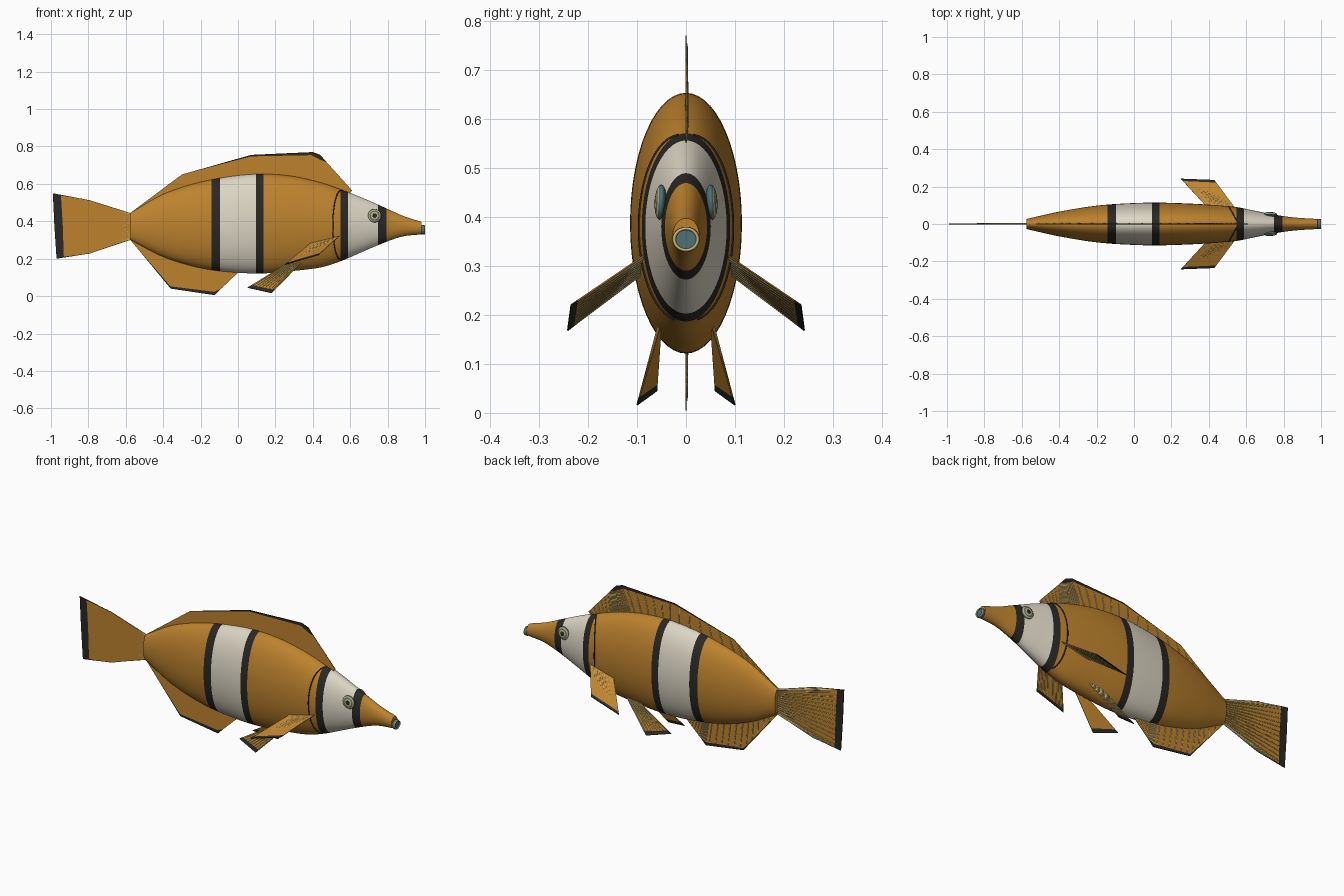
import bpy, bmesh, math
from mathutils import Vector

cube = bpy.data.objects.get("Cube")
if cube:
    bpy.data.objects.remove(cube)


def material(name, rgb):
    m = bpy.data.materials.new(name)
    m.use_nodes = True
    m.diffuse_color = (*rgb, 1)
    m.node_tree.nodes["Principled BSDF"].inputs["Base Color"].default_value = (*rgb, 1)
    return m


ORANGE = material("orange", (0.51, 0.225, 0.027))
BLACK = material("black", (0.022, 0.021, 0.017))
CREAM = material("cream", (0.72, 0.67, 0.55))
TEAL = material("teal", (0.08, 0.16, 0.18))
TAN = material("tan", (0.55, 0.44, 0.17))


def add_object(name, bm, mats, smooth=True):
    me = bpy.data.meshes.new(name)
    bmesh.ops.recalc_face_normals(bm, faces=bm.faces)
    for f in bm.faces:
        f.smooth = smooth
    bm.to_mesh(me)
    bm.free()
    for m in mats:
        me.materials.append(m)
    ob = bpy.data.objects.new(name, me)
    bpy.context.collection.objects.link(ob)
    return ob


def add_curve(name, lines, radius, mat, taper=1.0):
    """Round strands whose radius shrinks to taper at the far end."""
    cu = bpy.data.curves.new(name, "CURVE")
    cu.dimensions = "3D"
    cu.bevel_depth = radius
    cu.bevel_resolution = 1
    for pts in lines:
        sp = cu.splines.new("POLY")
        sp.points.add(len(pts) - 1)
        for i, co in enumerate(pts):
            sp.points[i].co = (*co, 1)
            sp.points[i].radius = 1 + (taper - 1) * i / (len(pts) - 1)
    cu.materials.append(mat)
    ob = bpy.data.objects.new(name, cu)
    bpy.context.collection.objects.link(ob)


# Body profile: x, top, bottom, half width
PROFILE = [
    (-0.575, 0.445, 0.30, 0.027), (-0.4, 0.545, 0.21, 0.066),
    (-0.2, 0.61, 0.15, 0.098), (0.0, 0.645, 0.125, 0.112),
    (0.15, 0.653, 0.122, 0.114), (0.3, 0.64, 0.135, 0.109),
    (0.45, 0.605, 0.155, 0.1), (0.55, 0.57, 0.187, 0.09),
    (0.65, 0.532, 0.23, 0.07), (0.78, 0.475, 0.285, 0.045),
    (0.88, 0.43, 0.319, 0.033), (0.98, 0.397, 0.33, 0.027),
]


def section(x):
    """Smoothly interpolated centre height, half height, half width."""
    n = len(PROFILE)
    i = max(k for k in range(n - 1) if k == 0 or PROFILE[k][0] <= x)
    a, b = PROFILE[i], PROFILE[i + 1]
    p, q = PROFILE[max(i - 1, 0)], PROFILE[min(i + 2, n - 1)]
    h = b[0] - a[0]
    t = (x - a[0]) / h
    out = []
    for k in (1, 2, 3):
        ma = (b[k] - p[k]) / (b[0] - p[0]) * h
        mb = (q[k] - a[k]) / (q[0] - a[0]) * h
        out.append((2*t**3 - 3*t**2 + 1) * a[k] + (t**3 - 2*t**2 + t) * ma
                   + (3*t**2 - 2*t**3) * b[k] + (t**3 - t**2) * mb)
    top, bottom, w = out
    return (top + bottom) / 2, (top - bottom) / 2, w


def on_body(x, angle):
    c, h, w = section(x)
    return Vector((x, w * math.cos(angle), c + h * math.sin(angle)))


# Body with colour bands: start, end, material index
BANDS = [(-0.143, -0.095, 1), (-0.095, 0.095, 2), (0.095, 0.137, 1),
         (0.548, 0.588, 1), (0.588, 0.748, 2), (0.748, 0.793, 1)]
SEG = 56
stations = {round(-0.575 + 1.555 * i / 60, 3) for i in range(61)}
stations = sorted(stations | {e for b in BANDS for e in b[:2]})
bm = bmesh.new()
rings = [[bm.verts.new(on_body(x, math.tau * k / SEG)) for k in range(SEG)] for x in stations]
for i in range(len(rings) - 1):
    mid = (stations[i] + stations[i + 1]) / 2
    index = next((m for a, b, m in BANDS if a < mid < b), 0)
    for k in range(SEG):
        j = (k + 1) % SEG
        f = bm.faces.new((rings[i][k], rings[i][j], rings[i + 1][j], rings[i + 1][k]))
        f.material_index = index
bm.faces.new(rings[0])
bm.faces.new(rings[-1])
body = add_object("body", bm, [ORANGE, BLACK, CREAM])
bpy.context.view_layer.objects.active = body
body.select_set(True)
bpy.ops.object.shade_smooth_by_angle(angle=math.radians(40))
body.select_set(False)

# Gill cover edges, one on each side
for side, name in ((-1, "gill_edge_near"), (1, "gill_edge_far")):
    line = []
    for k in range(25):
        a = math.radians(-75 + 155 * k / 24)
        p = on_body(0.56 - 0.053 * math.cos(a), a)
        p.y *= side
        line.append(p)
    add_curve(name, [line], 0.0032, BLACK)


def fin(name, columns, rays, offset):
    """Thin fin from columns of (root, tip, dark margin width), rays shifted by offset."""
    bm = bmesh.new()
    cols = []
    for root, tip, dark in columns:
        r, t = Vector(root), Vector(tip)
        cols.append((r, t - (t - r).normalized() * dark, t))
    verts = [[bm.verts.new(p) for p in c] for c in cols]
    for a, b in zip(verts, verts[1:]):
        for row in (0, 1):
            f = bm.faces.new((a[row], b[row], b[row + 1], a[row + 1]))
            f.material_index = row
    bmesh.ops.remove_doubles(bm, verts=bm.verts, dist=0.0005)
    ob = add_object(name, bm, [ORANGE, BLACK], smooth=False)
    mod = ob.modifiers.new("thickness", "SOLIDIFY")
    mod.thickness = 0.003
    mod.offset = 0
    # Fine rays fanning from root to margin
    lines = []
    for k in range(rays):
        s = (k + 0.5) / rays * (len(cols) - 1)
        i = int(s)
        lines.append([cols[i][e].lerp(cols[i + 1][e], s - i) + Vector(offset) for e in (0, 1)])
    add_curve(name + "_rays", lines, 0.0036, TAN, 0.5)


def flat(x, z):
    return (x, 0, z)


BACK = (0, 0.0017, 0)
fin("dorsal_fin", [
    (flat(-0.57, 0.43), flat(-0.575, 0.445), 0),
    (flat(-0.35, 0.55), flat(-0.30, 0.65), 0),
    (flat(0.08, 0.63), flat(0.07, 0.755), 0.008),
    (flat(0.33, 0.61), flat(0.40, 0.77), 0.018),
    (flat(0.42, 0.58), flat(0.44, 0.755), 0.025),
    (flat(0.46, 0.57), flat(0.475, 0.715), 0),
    (flat(0.57, 0.52), flat(0.61, 0.565), 0)], 36, BACK)
fin("anal_fin", [
    (flat(-0.56, 0.32), flat(-0.575, 0.30), 0),
    (flat(-0.38, 0.24), flat(-0.36, 0.04), 0.012),
    (flat(-0.15, 0.18), flat(-0.125, 0.005), 0.018),
    (flat(-0.12, 0.17), flat(-0.09, 0.04), 0),
    (flat(-0.03, 0.16), flat(0.0, 0.125), 0)], 24, BACK)
fin("tail_fin", [
    (flat(-0.57, 0.305), flat(-0.79, 0.228), 0),
    (flat(-0.57, 0.31), flat(-0.97, 0.20), 0.04),
    (flat(-0.57, 0.372), flat(-0.982, 0.38), 0.045),
    (flat(-0.57, 0.435), flat(-0.99, 0.55), 0.045),
    (flat(-0.57, 0.44), flat(-0.79, 0.512), 0)], 24, BACK)

# Paired fins and eyes
for side, tag in ((-1, "near"), (1, "far")):
    def at(x, y, z):
        return (x, side * y, z)

    fin("pectoral_fin_" + tag, [
        (at(0.545, 0.08, 0.325), at(0.43, 0.235, 0.22), 0.02),
        (at(0.39, 0.09, 0.285), at(0.25, 0.242, 0.168), 0.02)], 9, (0, 0, -0.0017))
    fin("pelvic_fin_" + tag, [
        (at(0.35, 0.05, 0.19), at(0.18, 0.10, 0.016), 0.025),
        (at(0.27, 0.052, 0.18), at(0.05, 0.06, 0.045), 0.025)], 8, at(0, 0.0017, 0))

    # Eye: flattened ball with concentric colour rings around its own axis
    bm = bmesh.new()
    bmesh.ops.create_uvsphere(bm, u_segments=32, v_segments=36, radius=1)
    for f in bm.faces:
        c = f.calc_center_median()
        r = math.hypot(c.x, c.y)
        rule = ((0.34, 0), (0.6, 1), (0.76, 2), (0.9, 1))
        f.material_index = next((m for limit, m in rule if r < limit), 2) if c.z > 0 else 2
    eye = add_object("eye_" + tag, bm, [BLACK, TAN, TEAL])
    eye.scale = (0.036, 0.036, 0.012)
    eye.location = (0.73, side * 0.052, 0.43)
    eye.rotation_euler = Vector((0.05, side, 0.05)).to_track_quat("Z", "Y").to_euler()

# Lip ring and mouth opening
bm = bmesh.new()
U, V = 28, 10
grid = []
for u in range(U):
    a = math.tau * u / U
    ring = []
    for v in range(V):
        b = math.tau * v / V
        r = 0.024 + 0.004 * math.cos(b)
        ring.append(bm.verts.new((0.99 + 0.01 * math.sin(b), r * math.cos(a),
                                  0.354 + 0.92 * r * math.sin(a))))
    grid.append(ring)
for u in range(U):
    for v in range(V):
        a, b = grid[u], grid[(u + 1) % U]
        f = bm.faces.new((a[v], b[v], b[(v + 1) % V], a[(v + 1) % V]))
        f.material_index = 0 if 1 <= v < 4 else 1
add_object("lip", bm, [TAN, TEAL])
bm = bmesh.new()
bmesh.ops.create_circle(bm, cap_ends=True, segments=28, radius=0.023)
mouth = add_object("mouth", bm, [TEAL], smooth=False)
mouth.rotation_euler = (0, math.pi / 2, 0)
mouth.location = (0.994, 0, 0.354)
